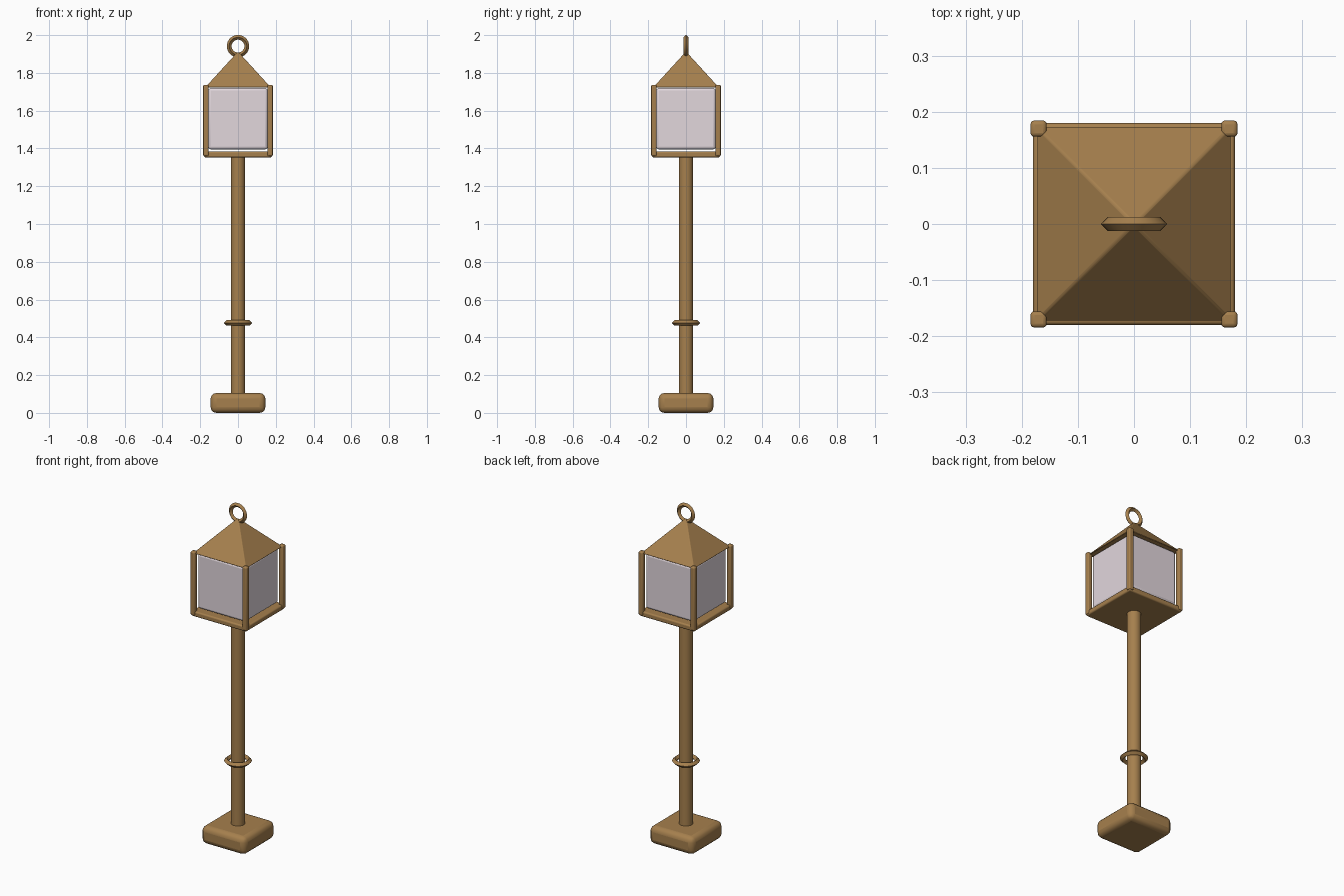
import bpy, math

if "Cube" in bpy.data.objects:
    bpy.data.objects.remove(bpy.data.objects["Cube"])

def mat(name, rgb):
    m = bpy.data.materials.new(name)
    m.diffuse_color = (*rgb, 1)
    m.use_nodes = True
    m.node_tree.nodes["Principled BSDF"].inputs["Base Color"].default_value = m.diffuse_color
    return m

BRONZE = mat("bronze", (0.38, 0.215, 0.075))
GLASS = mat("frosted_glass", (0.76, 0.68, 0.72))

def finish(name, m, bevel=0, segments=3):
    o = bpy.context.object
    o.name = name
    o.data.materials.append(m)
    bpy.ops.object.transform_apply(location=False, rotation=True, scale=True)
    if bevel:
        b = o.modifiers.new("bevel", 'BEVEL')
        b.width, b.segments = bevel, segments
    bpy.ops.object.shade_smooth_by_angle(angle=math.radians(40))
    return o

def box(name, x, y, z0, z1, half, m, bevel):
    bpy.ops.mesh.primitive_cube_add(size=1, location=(x, y, (z0 + z1) / 2))
    bpy.context.object.scale = (2 * half, 2 * half, z1 - z0)
    return finish(name, m, bevel)

def ring(name, z, major, minor, rot=(0, 0, 0)):
    bpy.ops.mesh.primitive_torus_add(major_radius=major, minor_radius=minor, major_segments=32,
                                     minor_segments=4, location=(0, 0, z), rotation=rot)
    return finish(name, BRONZE)

# Foot, pole and collar
box("base", 0, 0, 0, 0.105, 0.145, BRONZE, 0.03)
bpy.ops.mesh.primitive_cylinder_add(vertices=24, radius=0.038, depth=1.29, location=(0, 0, 0.725))
finish("pole", BRONZE)
ring("collar", 0.476, 0.06, 0.0145)

# Lantern: floor plate, glass and corner posts
box("lantern_floor", 0, 0, 1.353, 1.384, 0.18, BRONZE, 0.008)
box("lantern_glass", 0, 0, 1.395, 1.72, 0.157, GLASS, 0.014)
for sx in (-1, 1):
    for sy in (-1, 1):
        box("corner_post", sx * 0.17, sy * 0.17, 1.36, 1.736, 0.0145, BRONZE, 0.007)

# Pyramid roof with a small blunt tip
bpy.ops.mesh.primitive_cone_add(vertices=4, radius1=0.174 * math.sqrt(2), radius2=0.009,
                                depth=0.183, location=(0, 0, 1.8145), rotation=(0, 0, math.pi / 4))
finish("roof", BRONZE, 0.004, 2)

# Hanging ring
ring("top_ring", 1.942, 0.0465, 0.0125, (math.pi / 2, 0, 0))
